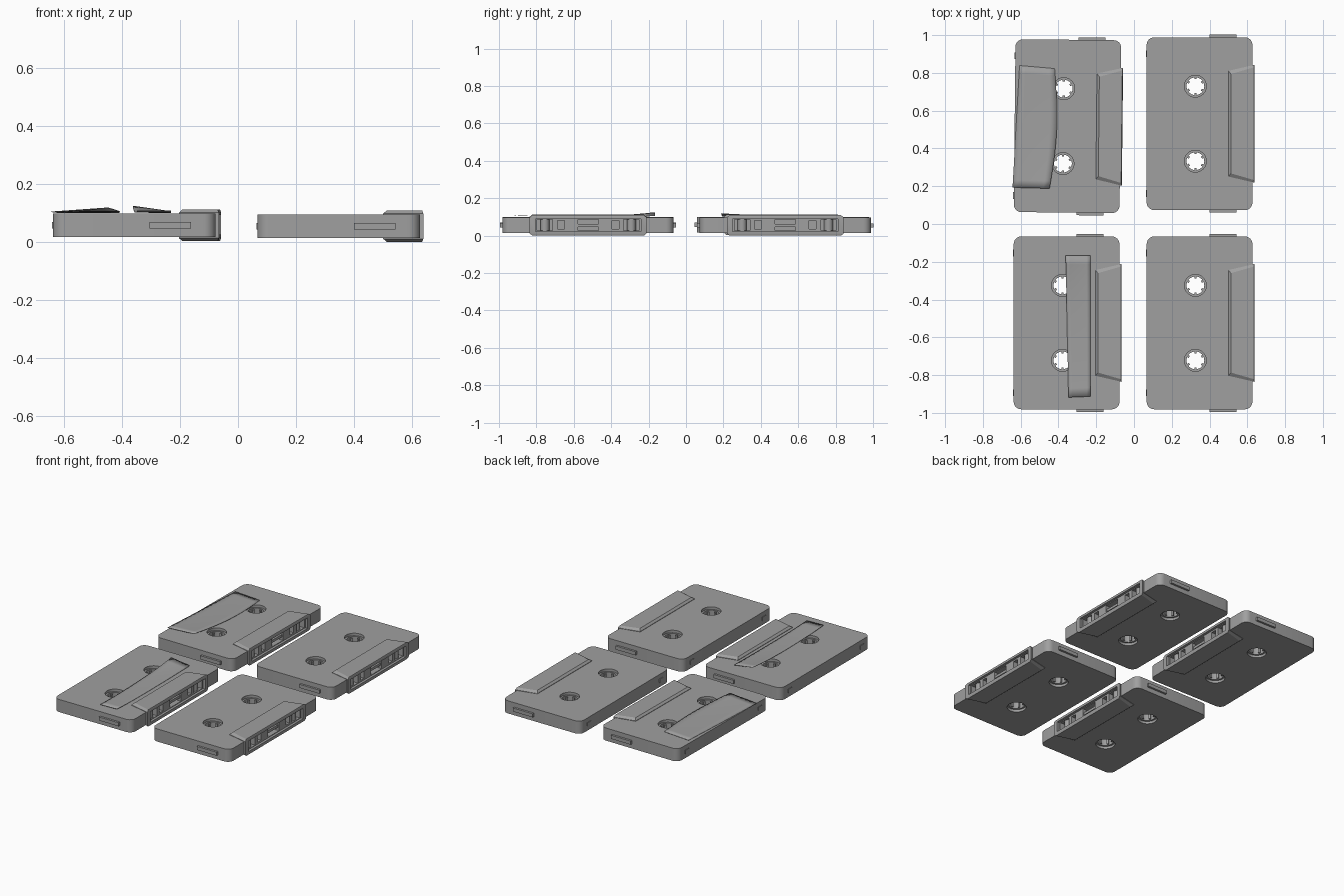
import bpy, bmesh, math
from mathutils import Vector

old = bpy.data.objects.get("Cube")
if old:
    bpy.data.objects.remove(old, do_unlink=True)

grey = bpy.data.materials.new("mid_grey")
grey.use_nodes = True
grey.diffuse_color = (0.35, 0.35, 0.35, 1)
grey.node_tree.nodes["Principled BSDF"].inputs["Base Color"].default_value = (0.35, 0.35, 0.35, 1)

LOW, TOP, MID = 0.0135, 0.0955, 0.0545
HUB_X, HUB_Y = -0.022, 0.1985


def make(name, bm):
    bmesh.ops.recalc_face_normals(bm, faces=bm.faces)
    me = bpy.data.meshes.new(name)
    bm.to_mesh(me)
    bm.free()
    me.materials.append(grey)
    ob = bpy.data.objects.new(name, me)
    bpy.context.collection.objects.link(ob)
    return ob


def add_box(bm, x, y, z):
    vs = bmesh.ops.create_cube(bm, size=1)["verts"]
    for v in vs:
        v.co = Vector([(a + b) / 2 + c * (b - a) for (a, b), c in zip((x, y, z), v.co)])
    return vs


def add_loft(bm, loops, closed=False):
    rings = [[bm.verts.new(p) for p in loop] for loop in loops]
    n = len(rings[0])
    pairs = list(zip(rings, rings[1:])) + ([(rings[-1], rings[0])] if closed else [])
    for a, b in pairs:
        for i in range(n):
            bm.faces.new((a[i], a[(i + 1) % n], b[(i + 1) % n], b[i]))
    if not closed:
        bm.faces.new(rings[0])
        bm.faces.new(rings[-1])


def circle(r, z, n=32):
    return [(r * math.cos(2 * math.pi * i / n), r * math.sin(2 * math.pi * i / n), z) for i in range(n)]


def cut(ob, bm):
    cutter = make("cutter", bm)
    mod = ob.modifiers.new("cut", "BOOLEAN")
    mod.operation, mod.solver, mod.object = "DIFFERENCE", "EXACT", cutter
    bpy.context.view_layer.update()
    me = bpy.data.meshes.new_from_object(ob.evaluated_get(bpy.context.evaluated_depsgraph_get()))
    ob.modifiers.clear()
    ob.data = me
    bpy.data.objects.remove(cutter, do_unlink=True)


def smooth(ob):
    bpy.ops.object.select_all(action="DESELECT")
    ob.select_set(True)
    bpy.context.view_layer.objects.active = ob
    bpy.ops.object.shade_smooth_by_angle(angle=math.radians(30))


# Case body with rounded corners
bm = bmesh.new()
add_box(bm, (-0.28, 0.28), (-0.4575, 0.4575), (LOW, TOP))
corners = [e for e in bm.edges if abs(e.verts[0].co.z - e.verts[1].co.z) > 0.01]
bmesh.ops.bevel(bm, geom=corners, offset=0.04, segments=6, affect="EDGES", profile=0.5)
body = make("case_body", bm)

# Thick tape guard with chamfered faces
bm = bmesh.new()
loops = []
for z, d in ((0, 1), (0.011, 0), (0.098, 0), (0.109, 1)):
    x0, x1 = 0.153 + 0.013 * d, 0.291 - 0.004 * d
    y0, y1 = 0.28 - 0.017 * d, 0.312 - 0.014 * d
    loops.append([(x0, -y0, z), (x1, -y1, z), (x1, y1, z), (x0, y0, z)])
add_loft(bm, loops)
guard = make("tape_guard", bm)

# Hub holes through the body
bm = bmesh.new()
for s in (-1, 1):
    n = len(bm.verts)
    add_loft(bm, [circle(0.058, -0.1), circle(0.058, 0.2)])
    bm.verts.ensure_lookup_table()
    bmesh.ops.translate(bm, verts=bm.verts[n:], vec=(HUB_X, s * HUB_Y, 0))
cut(body, bm)

# Shallow recess, then tape openings along the guard edge
for part in (body, guard):
    bm = bmesh.new()
    add_box(bm, (0.275, 0.4), (-0.282, 0.282), (0.022, 0.09))
    cut(part, bm)
    bm = bmesh.new()
    for a, b, z0, z1 in ((-0.272, -0.19, 0.026, 0.086), (-0.164, -0.127, 0.034, 0.08),
                         (-0.055, 0.055, 0.026, 0.086), (0.127, 0.164, 0.034, 0.08),
                         (0.19, 0.272, 0.026, 0.086)):
        add_box(bm, (0.235, 0.35), (a, b), (z0, z1))
    cut(part, bm)

# Toothed hub rings
bm = bmesh.new()
add_loft(bm, [circle(0.0585, 0.03), circle(0.0585, 0.079), circle(0.047, 0.079), circle(0.047, 0.03)], True)
for i in range(6):
    a = math.radians(60 * i + 30)
    for v in add_box(bm, (0.037, 0.049), (-0.006, 0.006), (0.036, 0.073)):
        x, y = v.co.x, v.co.y
        v.co.x, v.co.y = x * math.cos(a) - y * math.sin(a), x * math.sin(a) + y * math.cos(a)
hub = make("hub_ring", bm)

# Pressure pad and rollers inside the openings
bm = bmesh.new()
add_box(bm, (0.225, 0.268), (-0.057, 0.057), (0.046, 0.063))
for s in (-1, 1):
    n = len(bm.verts)
    add_loft(bm, [circle(0.024, 0.024, 16), circle(0.024, 0.088, 16)])
    bm.verts.ensure_lookup_table()
    bmesh.ops.translate(bm, verts=bm.verts[n:], vec=(0.245, s * 0.231, 0))
pad = make("pad_and_rollers", bm)

# Slim ribs on the ends and small tabs on the spine
bm = bmesh.new()
for s in (-1, 1):
    ys = sorted((s * 0.45, s * 0.471))
    add_box(bm, (0.053, 0.196), ys, (0.043, 0.066))
    add_box(bm, (-0.284, -0.27), (s * 0.37 - 0.018, s * 0.37 + 0.018), (0.043, 0.066))
tabs = make("edge_tabs", bm)

for ob in (body, guard, hub, pad, tabs):
    smooth(ob)

# Lay out the four cassettes
places = {"front_left": (0.347, -0.5235, 0, 0), "back_left": (0.347, 0.531, 0, 0),
          "front_right": (-0.357, -0.5235, 0.003, 0), "back_right": (-0.352, 0.518, 0.003, -0.6)}
for where, (x, y, z, turn) in places.items():
    root = bpy.data.objects.new(where + "_cassette", None)
    root.location = (x, y, z)
    root.rotation_euler.z = math.radians(turn)
    root.hide_render = True
    bpy.context.collection.objects.link(root)
    for proto, spots in ((body, [(0, 0, 0)]), (guard, [(0, 0, 0)]), (pad, [(0, 0, 0)]), (tabs, [(0, 0, 0)]),
                         (hub, [(HUB_X, -HUB_Y, 0), (HUB_X, HUB_Y, 0)])):
        for i, spot in enumerate(spots):
            ob = bpy.data.objects.new(f"{where}_{proto.name}_{i + 1}", proto.data)
            ob.location = spot
            ob.parent = root
            bpy.context.collection.objects.link(ob)
for proto in (body, guard, hub, pad, tabs):
    bpy.data.objects.remove(proto, do_unlink=True)


# Peeling paper labels
def label(name, corners, bulge, height):
    a, b, c, d = [Vector(p) for p in corners]
    nu, nv = 6, 16
    bm = bmesh.new()
    grid = []
    for j in range(nv + 1):
        v = j / nv
        row = []
        for i in range(nu + 1):
            u = i / nu
            p = a.lerp(b, u).lerp(d.lerp(c, u), v)
            p.x += bulge * u * math.sin(math.pi * v)
            row.append(bm.verts.new((p.x, p.y, height(u, v))))
        grid.append(row)
    for r, q in zip(grid, grid[1:]):
        for i in range(nu):
            bm.faces.new((r[i], r[i + 1], q[i + 1], q[i]))
    ob = make(name, bm)
    smooth(ob)
    mod = ob.modifiers.new("paper", "SOLIDIFY")
    mod.thickness, mod.offset = 0.002, 0


label("wide_label", [(-0.643, 0.193), (-0.447, 0.188), (-0.42, 0.823), (-0.606, 0.839)], 0.025,
      lambda u, v: 0.101 + (0.003 + 0.014 * u) * (1 - v) ** 2)
label("narrow_label", [(-0.347, -0.918), (-0.23, -0.913), (-0.23, -0.167), (-0.362, -0.167)], 0,
      lambda u, v: 0.101 + (0.004 + 0.019 * (1 - u)) * v ** 4 + 0.007 * (1 - v) ** 6)
